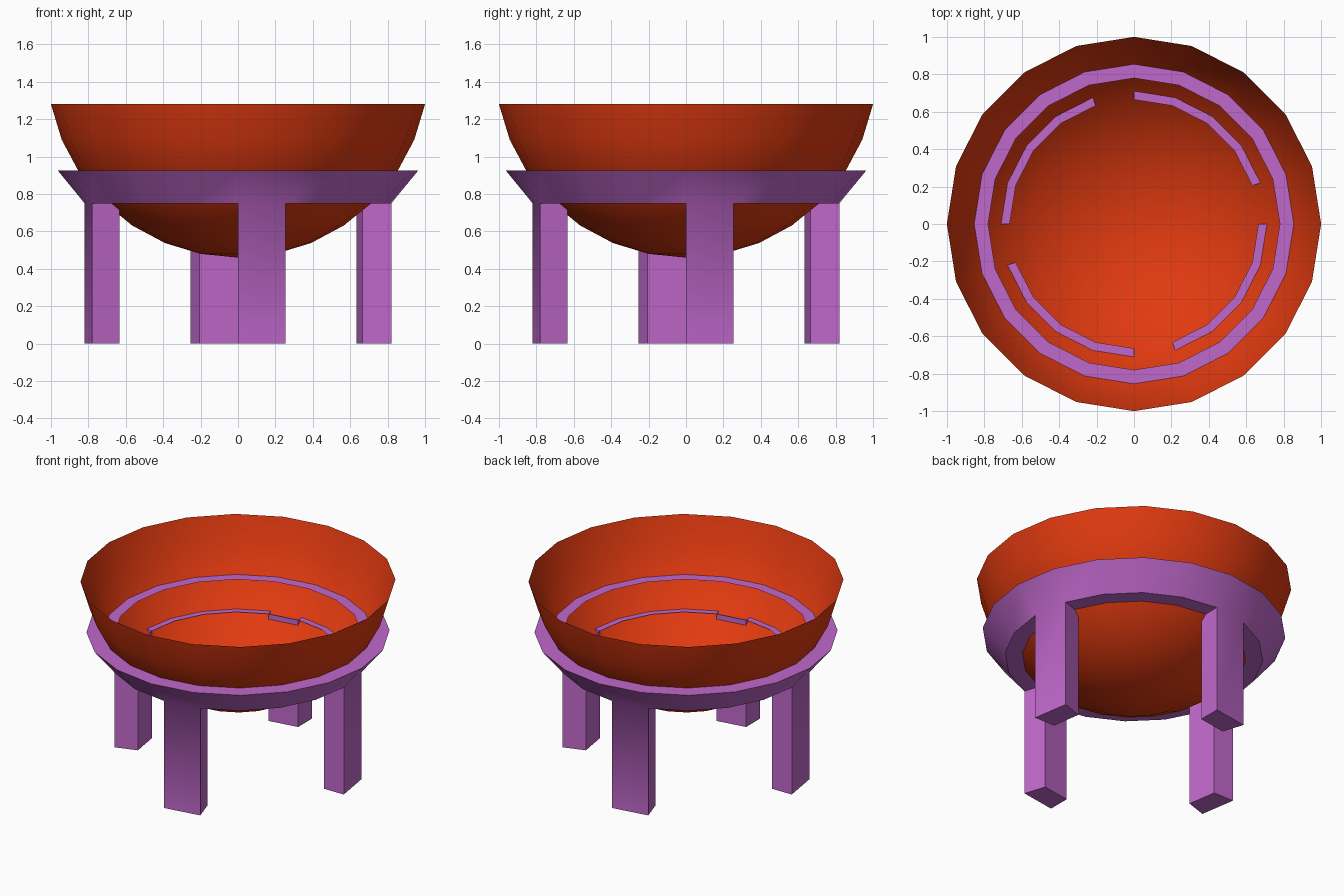
import bpy, bmesh
from math import sin, cos, pi, radians

if "Cube" in bpy.data.objects:
    bpy.data.objects.remove(bpy.data.objects["Cube"])

SIDES = 20


def point(r, z, i):
    a = 2 * pi * i / SIDES
    return (r * cos(a), r * sin(a), z)


def ring(bm, r, z):
    return [bm.verts.new(point(r, z, i)) for i in range(SIDES)]


def bridge(bm, lower, upper, skip=()):
    for i in range(SIDES):
        if i not in skip:
            j = (i + 1) % SIDES
            bm.faces.new((lower[i], lower[j], upper[j], upper[i]))


def finish(bm, name, color, angle):
    mesh = bpy.data.meshes.new(name)
    bm.to_mesh(mesh)
    bm.free()
    obj = bpy.data.objects.new(name, mesh)
    bpy.context.collection.objects.link(obj)
    mat = bpy.data.materials.new(name + "_color")
    mat.diffuse_color = color
    mat.use_nodes = True
    mat.node_tree.nodes["Principled BSDF"].inputs["Base Color"].default_value = mat.diffuse_color
    mesh.materials.append(mat)
    bpy.ops.object.select_all(action='DESELECT')
    obj.select_set(True)
    bpy.context.view_layer.objects.active = obj
    bpy.ops.object.shade_smooth_by_angle(angle=radians(angle))
    return obj


# Bowl: thin open sphere cap, seven bands up from the pole
bm = bmesh.new()
R, centre, step = 1.02, 1.48, pi / 16
rings = [ring(bm, R * sin(k * step), centre - R * cos(k * step)) for k in range(1, 8)]
pole = bm.verts.new((0, 0, centre - R))
for i in range(SIDES):
    bm.faces.new((pole, rings[0][(i + 1) % SIDES], rings[0][i]))
for lower, upper in zip(rings, rings[1:]):
    bridge(bm, lower, upper)
finish(bm, "bowl", (0.75, 0.042, 0.005, 1), 60)

# Stand: flared collar, open on the inside, with four legs dropped from its underside
bm = bmesh.new()
LEGS = (0, 5, 10, 15)
inner_low = ring(bm, 0.665, 0.75)
outer_low = ring(bm, 0.82, 0.75)
outer_top = ring(bm, 0.963, 0.925)
inner_top = ring(bm, 0.78, 0.925)
bridge(bm, inner_low, outer_low, skip=LEGS)
bridge(bm, outer_low, outer_top)
bridge(bm, outer_top, inner_top)

# Legs: one collar segment each, walls and foot, open at the top
for i in LEGS:
    j = i + 1
    top = [inner_low[i], outer_low[i], outer_low[j], inner_low[j]]
    foot = [bm.verts.new((v.co.x, v.co.y, 0)) for v in top]
    for k in range(4):
        n = (k + 1) % 4
        bm.faces.new((foot[k], foot[n], top[n], top[k]))
    bm.faces.new(foot[::-1])

# Underside faces point down
bm.normal_update()
for f in bm.faces:
    if f.calc_center_median().z < 0.76 and f.normal.z > 0.9:
        f.normal_flip()
finish(bm, "stand", (0.53, 0.14, 0.6, 1), 42)
